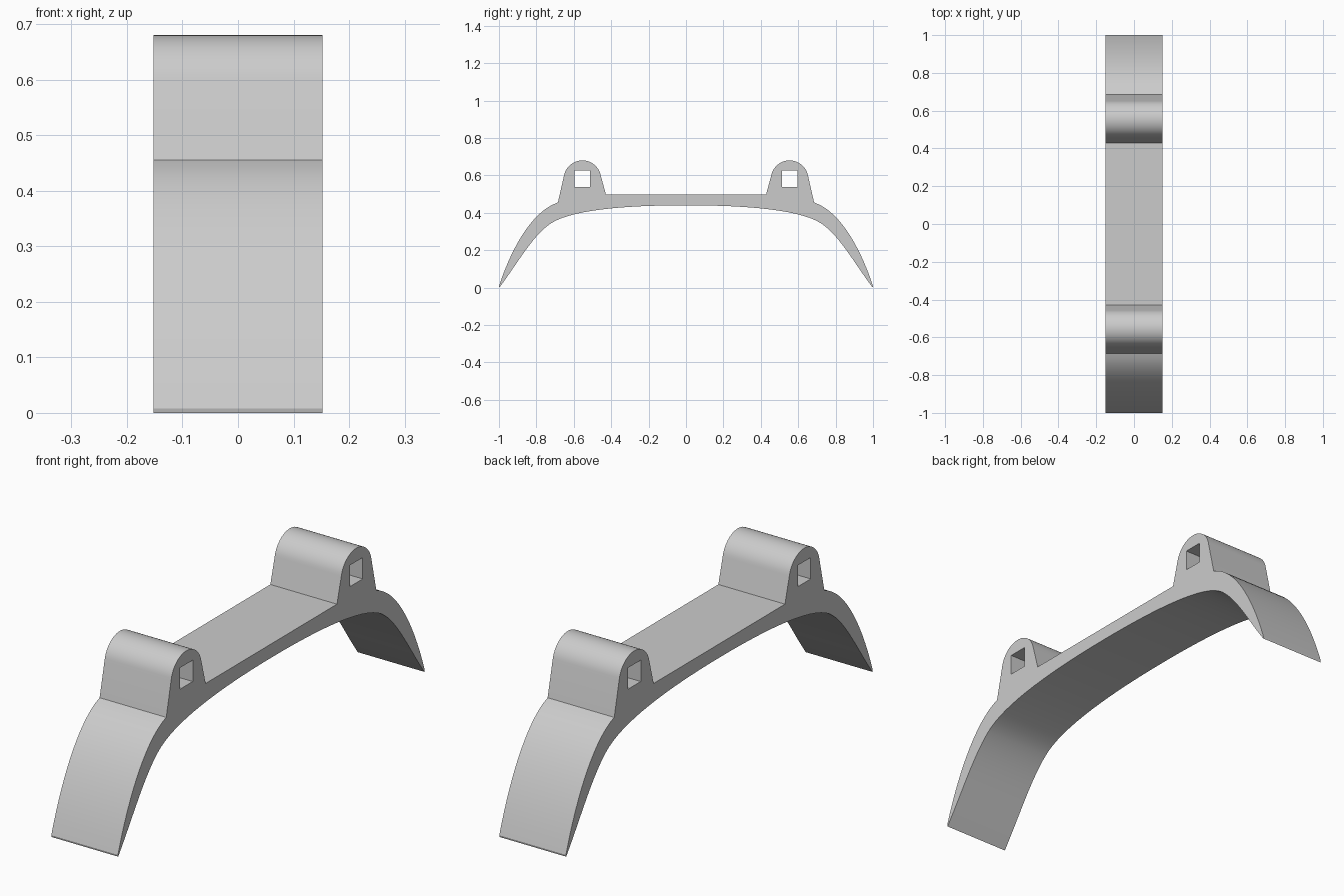
import bpy, bmesh, math
from mathutils import Vector
from mathutils.geometry import interpolate_bezier

cube = bpy.data.objects.get("Cube")
if cube:
    bpy.data.objects.remove(cube, do_unlink=True)

HALF_WIDTH = 0.152
LUG_Y, LUG_Z, LUG_R = 0.554, 0.58, 0.1

grey = bpy.data.materials.new("plain grey")
grey.use_nodes = True
colour = (0.6, 0.6, 0.6, 1)
grey.diffuse_color = colour
grey.node_tree.nodes["Principled BSDF"].inputs["Base Color"].default_value = colour


def bezier(a, b, c, d, count=16):
    pts = [Vector((*p, 0)) for p in (a, b, c, d)]
    return [(p.x, p.y) for p in interpolate_bezier(*pts, count)]


# Half profile in (y, z), from the middle of the underside round to the deck
half = bezier((0, 0.44), (0.3, 0.44), (0.6, 0.42), (0.72, 0.345))
half += bezier((0.72, 0.345), (0.82, 0.28), (0.9, 0.13), (0.998, 0))[1:]
half += bezier((1, 0.008), (0.93, 0.22), (0.82, 0.41), (0.685, 0.455))
for i in range(25):
    a = math.radians(13 + 154 * i / 24)
    half.append((LUG_Y + LUG_R * math.cos(a), LUG_Z + LUG_R * math.sin(a)))
half.append((0.428, 0.497))

# Mirror the half profile and add a square hole through each lug
outline = half + [(-y, z) for y, z in reversed(half[1:])]
loops = [outline]
for side in (-1, 1):
    loops.append([(side * LUG_Y + y, 0.581 + z) for y, z in
                  ((-0.042, -0.044), (0.042, -0.044), (0.042, 0.044), (-0.042, 0.044))])

# Fill the profile and extrude it across the width
bm = bmesh.new()
edges = []
for loop in loops:
    verts = [bm.verts.new((-HALF_WIDTH, y, z)) for y, z in loop]
    edges += [bm.edges.new((v, verts[i - 1])) for i, v in enumerate(verts)]
bmesh.ops.triangle_fill(bm, edges=edges, use_beauty=True, normal=(-1, 0, 0))
solid = bmesh.ops.extrude_face_region(bm, geom=bm.faces[:], use_keep_orig=True)
moved = [g for g in solid["geom"] if isinstance(g, bmesh.types.BMVert)]
bmesh.ops.translate(bm, verts=moved, vec=(2 * HALF_WIDTH, 0, 0))
bmesh.ops.recalc_face_normals(bm, faces=bm.faces[:])

mesh = bpy.data.meshes.new("arched_bracket")
bm.to_mesh(mesh)
bm.free()
mesh.materials.append(grey)
bracket = bpy.data.objects.new("arched_bracket", mesh)
bpy.context.collection.objects.link(bracket)
bpy.ops.object.select_all(action="DESELECT")
bracket.select_set(True)
bpy.context.view_layer.objects.active = bracket
bpy.ops.object.shade_smooth_by_angle(angle=math.radians(25))
